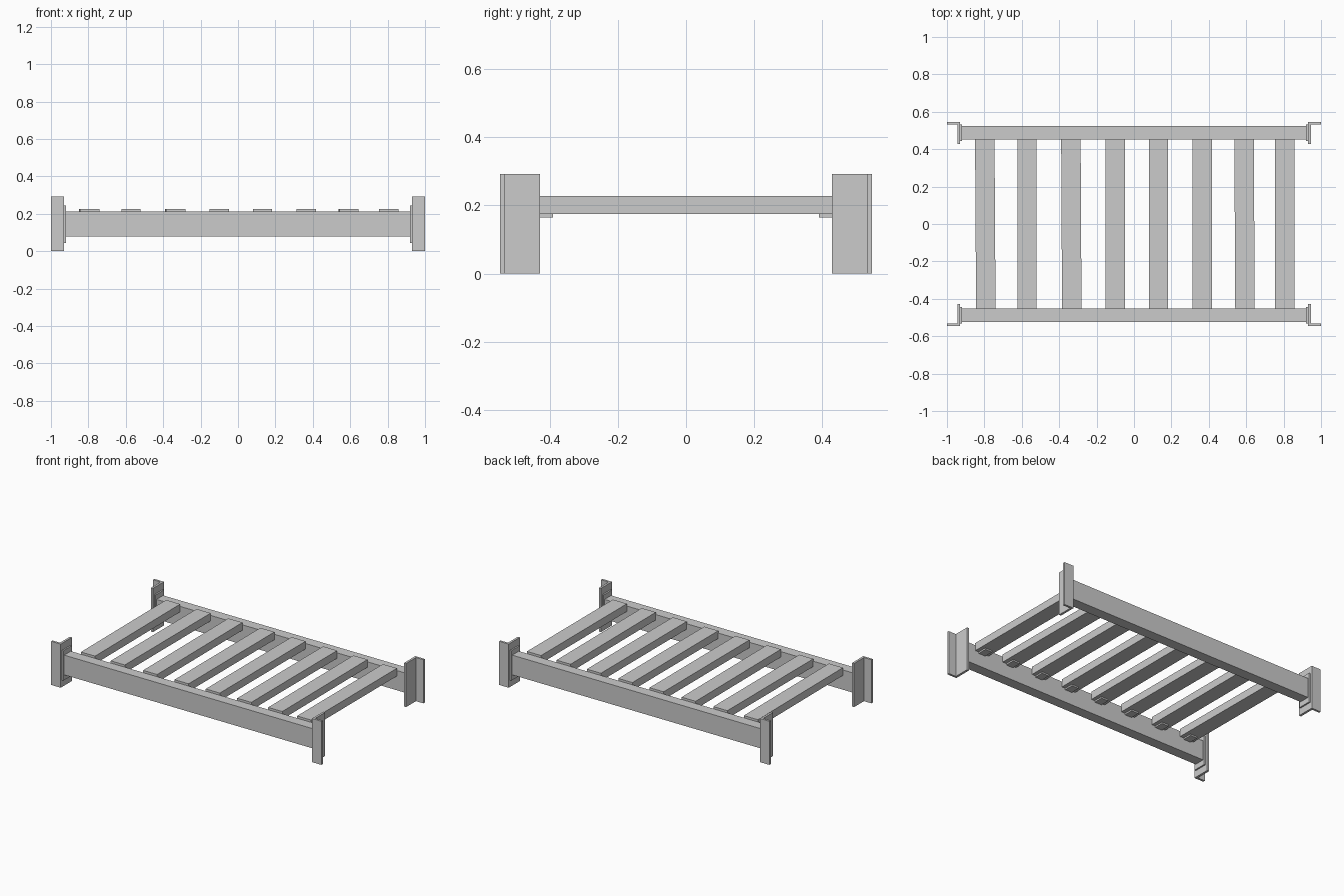
import bpy
from math import radians
from mathutils import Matrix

cube = bpy.data.objects.get("Cube")
if cube:
    bpy.data.objects.remove(cube, do_unlink=True)

GREY = (0.6, 0.6, 0.6, 1)
mat = bpy.data.materials.new("plain grey")
mat.use_nodes = True
mat.diffuse_color = GREY
mat.node_tree.nodes["Principled BSDF"].inputs["Base Color"].default_value = GREY


def box(name, x, y, z, yaw=0):
    """Box spanning the given (low, high) ranges, turned about its own centre."""
    spans = (x, y, z)
    bpy.ops.mesh.primitive_cube_add(size=1, location=[sum(s) / 2 for s in spans])
    ob = bpy.context.object
    ob.name = name
    ob.data.transform(Matrix.Diagonal([abs(s[1] - s[0]) for s in spans] + [1]))
    ob.rotation_euler.z = radians(yaw)
    ob.data.materials.append(mat)
    return ob


def side(s, low, high):
    return (s * low, s * high)


# Long side rails and their corner brackets
for sy, depth in ((-1, "front"), (1, "back")):
    box(depth + "_rail", (-0.922, 0.922), side(sy, 0.453, 0.523), (0.08, 0.212))
    for sx, hand in ((1, "left"), (-1, "right")):
        name = f"{depth}_{hand}_bracket"
        box(name + "_flange", side(sx, 0.93, 1.0), side(sy, 0.532, 0.546), (0, 0.292))
        box(name + "_web", side(sx, 0.93, 0.945), side(sy, 0.428, 0.532), (0, 0.292))
        box(name + "_pad", side(sx, 0.92, 0.931), side(sy, 0.443, 0.533), (0.045, 0.245))

# Cross slats, a few slightly askew, each resting on a small block at both ends
centres = (-0.795, -0.572, -0.335, -0.1, 0.131, 0.364, 0.591, 0.807)
yaws = (0.35, 0, 0.3, 0, 0, 0, 0.3, 0)
for i, (cx, yaw) in enumerate(zip(centres, yaws), 1):
    box(f"slat_{i}", (cx - 0.052, cx + 0.052), (-0.454, 0.454), (0.175, 0.227), yaw)
    for sy, depth in ((-1, "front"), (1, "back")):
        box(f"{depth}_slat_block_{i}", (cx - 0.026, cx + 0.026),
            side(sy, 0.39, 0.454), (0.165, 0.176))
